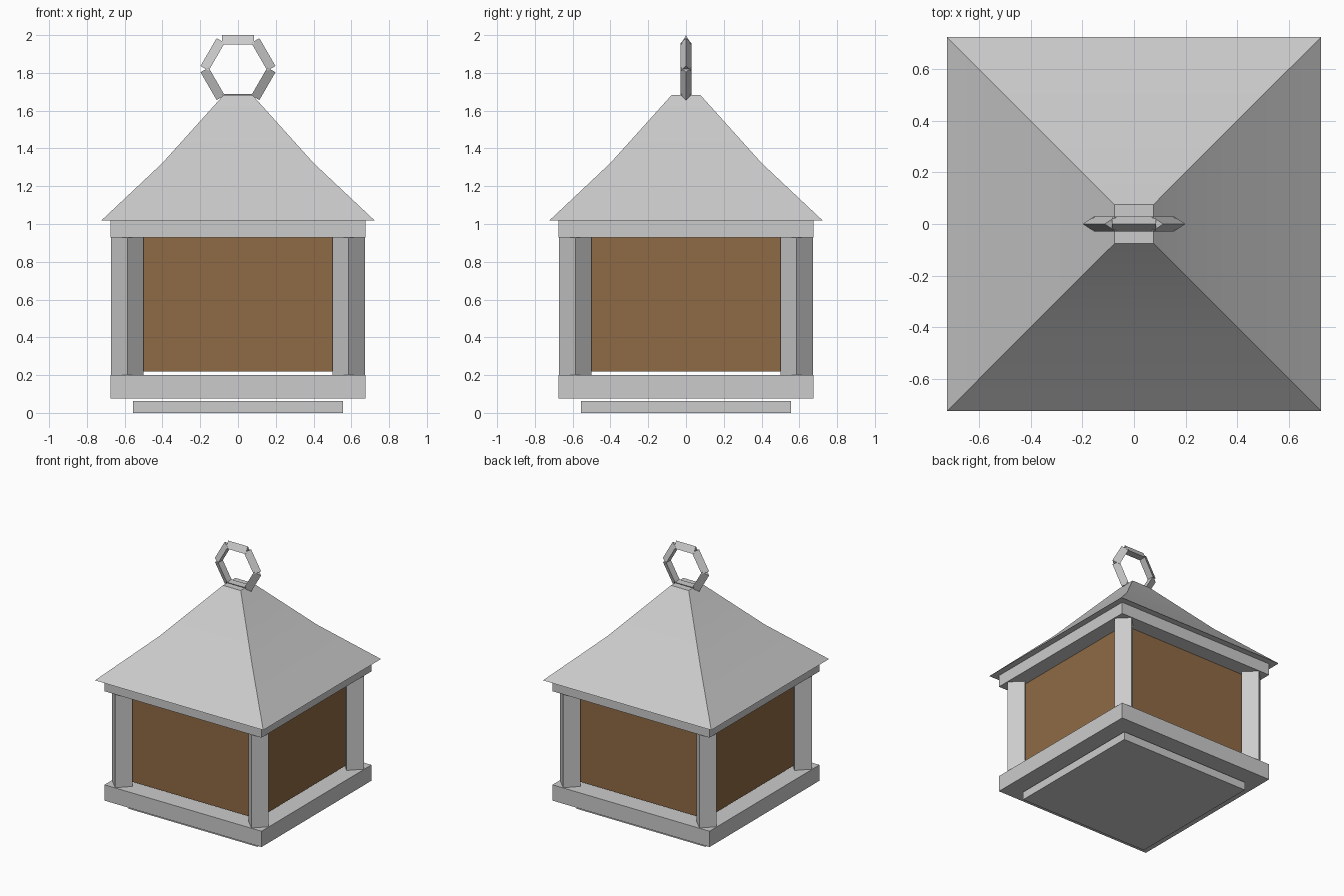
import bpy
import math
from mathutils import Matrix, Vector

if "Cube" in bpy.data.objects:
    bpy.data.objects.remove(bpy.data.objects["Cube"])


def material(name, rgb):
    m = bpy.data.materials.new(name)
    m.diffuse_color = (*rgb, 1.0)
    m.use_nodes = True
    m.node_tree.nodes["Principled BSDF"].inputs["Base Color"].default_value = m.diffuse_color
    return m


GREY = material("grey metal", (0.60, 0.60, 0.60))
AMBER = material("amber panel", (0.275, 0.143, 0.059))


def loft(name, sections, mat, sides=4, turn=math.pi / 4, matrix=Matrix()):
    """Stack regular polygons given as (radius, height), capped at both ends."""
    verts = []
    for radius, z in sections:
        for i in range(sides):
            a = turn + 2 * math.pi * i / sides
            verts.append(matrix @ Vector((radius * math.cos(a), radius * math.sin(a), z)))
    faces = [tuple(reversed(range(sides)))]
    for k in range(len(sections) - 1):
        for i in range(sides):
            j = (i + 1) % sides
            b = k * sides
            faces.append((b + i, b + j, b + sides + j, b + sides + i))
    faces.append(tuple(range(len(verts) - sides, len(verts))))
    mesh = bpy.data.meshes.new(name)
    mesh.from_pydata(verts, [], faces)
    mesh.materials.append(mat)
    obj = bpy.data.objects.new(name, mesh)
    bpy.context.collection.objects.link(obj)
    return obj


def square(name, levels, mat):
    """Square part from (half width, height) levels."""
    return loft(name, [(h * math.sqrt(2), z) for h, z in levels], mat)


# Foot plate, base, body and top band
square("foot_plate", [(0.555, 0.0), (0.555, 0.062)], GREY)
square("base_slab", [(0.676, 0.077), (0.676, 0.20)], GREY)
square("amber_body", [(0.558, 0.22), (0.558, 0.93)], AMBER)
square("top_band", [(0.676, 0.928), (0.676, 1.018)], GREY)

# Pyramid roof with a slight break in the slope, blended across the break
roof = square("roof", [(0.724, 1.018), (0.40, 1.323), (0.076, 1.683)], GREY)
bpy.context.view_layer.objects.active = roof
roof.select_set(True)
bpy.ops.object.shade_smooth_by_angle(angle=math.radians(30))

# Diamond-section corner posts
for sx in (-1, 1):
    for sy in (-1, 1):
        loft("corner_post", [(0.087, 0.20), (0.087, 0.93)], GREY, turn=0,
             matrix=Matrix.Translation((sx * 0.586, sy * 0.586, 0)))

# Hanging ring: six three-sided bars with the sharp edge outward
for i in range(6):
    place = (Matrix.Translation((0, 0, 1.820))
             @ Matrix.Rotation(math.radians(60 * i), 4, 'Y')
             @ Matrix.Translation((0, 0, 0.147))
             @ Matrix.Rotation(-math.pi / 2, 4, 'Y'))
    loft("ring_bar", [(0.033, -0.085), (0.033, 0.085)], GREY, sides=3, turn=0, matrix=place)
